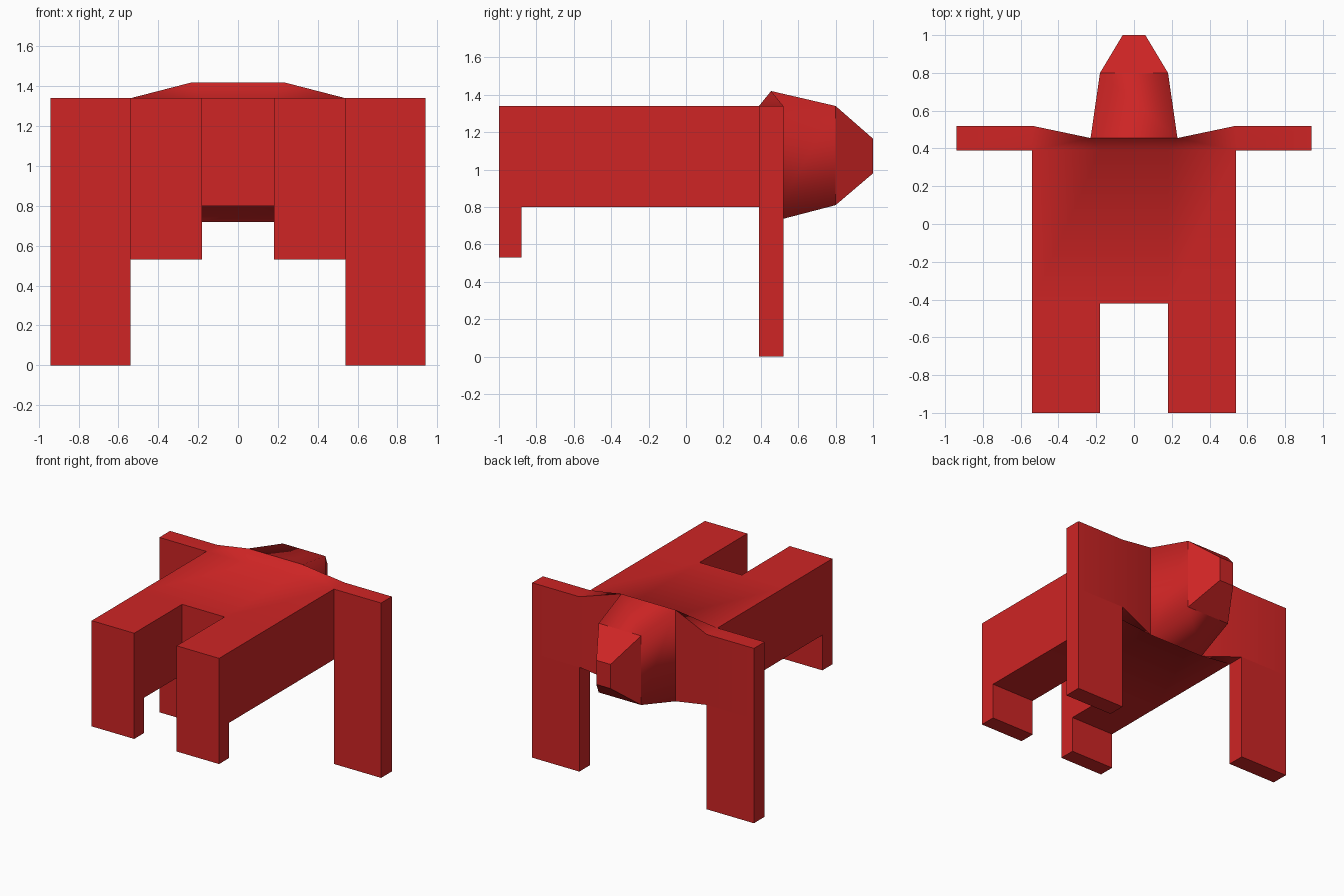
import bpy, bmesh, math

if "Cube" in bpy.data.objects:
    bpy.data.objects.remove(bpy.data.objects["Cube"])

red = bpy.data.materials.new("red")
red.diffuse_color = (0.62, 0.018, 0.018, 1)
red.use_nodes = True
red.node_tree.nodes["Principled BSDF"].inputs["Base Color"].default_value = red.diffuse_color

bm = bmesh.new()

def face(*pts):
    return bm.faces.new([bm.verts.new(p) for p in pts])

def cell(x0, x1, y0, y1, z0, z1):
    """One block of the box-modelled body."""
    c = [(x, y, z) for x in (x0, x1) for y in (y0, y1) for z in (z0, z1)]
    for f in ((0, 1, 3, 2), (4, 6, 7, 5), (0, 4, 5, 1), (2, 3, 7, 6), (0, 2, 6, 4), (1, 5, 7, 3)):
        face(*[c[i] for i in f])

def section(hx, y, zb, zt):
    return [(-hx, y, zb), (hx, y, zb), (hx, y, zt), (-hx, y, zt)]

# trunk middle
cell(-.18, .18, -.42, .39, .80, 1.34)
for s in (1, -1):
    def side(xa, xb, *r):
        cell(*sorted((s * xa, s * xb)), *r)
    # trunk sides and thighs
    for ya, yb in ((-1, -.88), (-.88, -.42), (-.42, .39)):
        side(.18, .54, ya, yb, .80, 1.34)
    # short legs
    side(.18, .54, -1, -.88, .53, .80)
    # long arms
    side(.54, .94, .39, .52, 0, .80)
    side(.54, .94, .39, .52, .80, 1.34)
    # shoulders: front panel and small top/bottom triangles
    face((s*.54, .52, .80), (s*.54, .52, 1.34), (s*.23, .455, 1.42), (s*.23, .455, .72))
    for z, zh in ((1.34, 1.42), (.80, .72)):
        face((s*.54, .39, z), (s*.54, .52, z), (s*.23, .455, zh))

# neck ramps above and below
for z, zh in ((1.34, 1.42), (.80, .72)):
    face(*[(x, .39, z) for x in (-.54, -.18, .18, .54)], (.23, .455, zh), (-.23, .455, zh))

# head and snout
rings = [section(.23, .455, .72, 1.42), section(.18, .80, .81, 1.34), section(.06, 1.0, .98, 1.165)]
for a, b in zip(rings, rings[1:]):
    for i in range(4):
        j = (i + 1) % 4
        face(a[i], a[j], b[j], b[i])
face(*rings[-1])

# weld the blocks and drop the inner walls
bmesh.ops.remove_doubles(bm, verts=bm.verts[:], dist=1e-4)
groups = {}
for f in bm.faces:
    groups.setdefault(frozenset(f.verts), []).append(f)
inner = {f for g in groups.values() if len(g) > 1 for f in g}
for f in bm.faces:
    c = f.calc_center_median()
    if all(abs(v.co.y - .39) < 1e-4 for v in f.verts) and abs(c.x) < .54:
        inner.add(f)
    if all(abs(abs(v.co.x) - .54) < 1e-4 for v in f.verts) and c.y > .39 and c.z > .8:
        inner.add(f)
bmesh.ops.delete(bm, geom=list(inner), context='FACES')
bmesh.ops.recalc_face_normals(bm, faces=bm.faces[:])

# soft trunk and head, flat snout, crisp corners
for f in bm.faces:
    f.smooth = f.calc_center_median().y < .8
for e in bm.edges:
    neck = all(abs(v.co.y - .455) < 1e-4 for v in e.verts)
    snout = all(v.co.y > .79 for v in e.verts)
    e.smooth = not (neck or snout or e.calc_face_angle(math.pi) > math.radians(89))

mesh = bpy.data.meshes.new("animal_body")
bm.to_mesh(mesh)
bm.free()
mesh.materials.append(red)
bpy.context.collection.objects.link(bpy.data.objects.new("animal_body", mesh))
